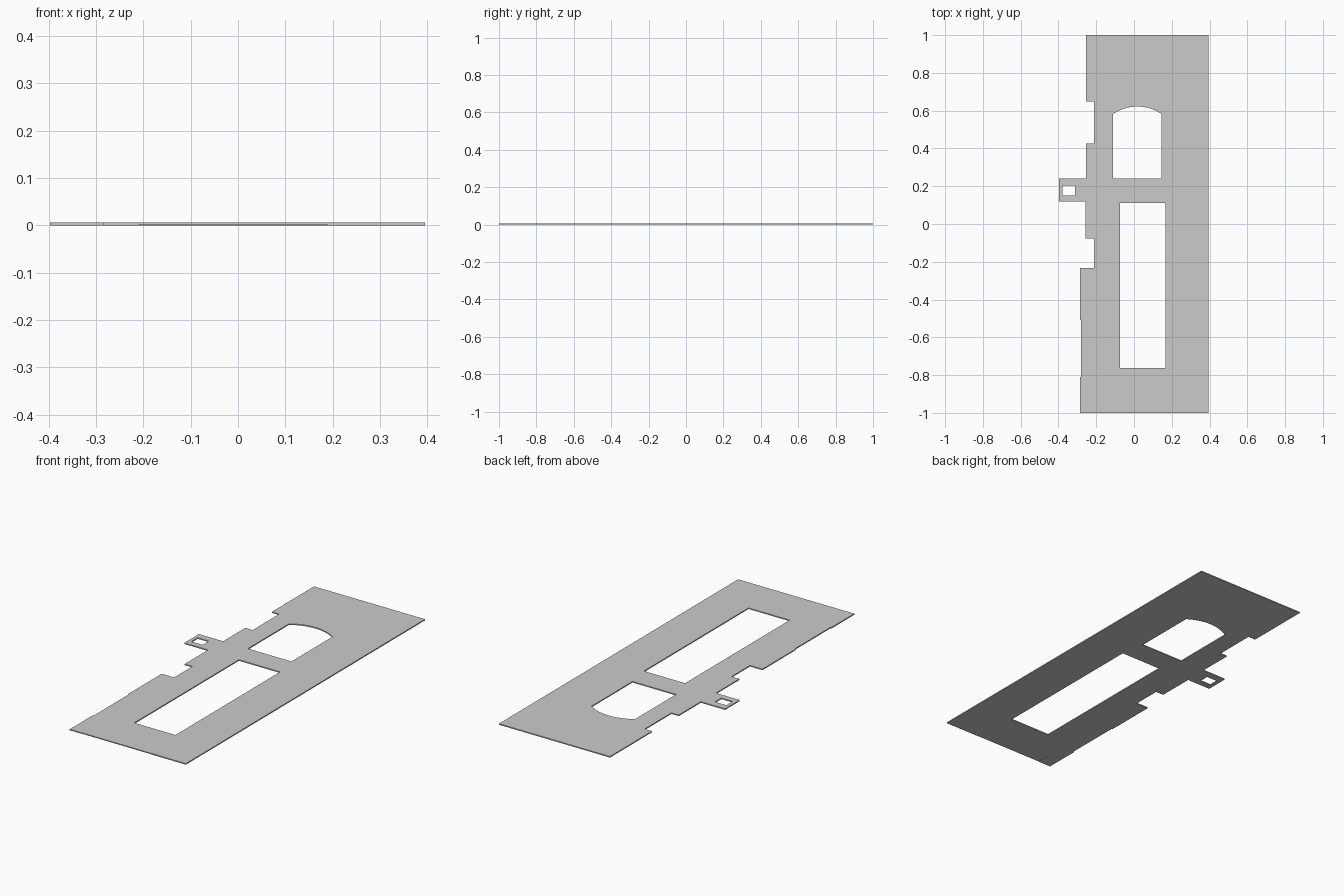
import bpy, bmesh, math

if "Cube" in bpy.data.objects:
    bpy.data.objects.remove(bpy.data.objects["Cube"])

THICK = 0.006


def rect(x0, y0, x1, y1):
    return [(x0, y0), (x1, y0), (x1, y1), (x0, y1)]


def arch(x0, x1, y0, y_spring, y_top, n=14):
    # straight-sided opening with a shallow circular arc on top
    half, rise = (x1 - x0) / 2, y_top - y_spring
    r = (half * half + rise * rise) / (2 * rise)
    a = math.asin(half / r)
    cx, cy = (x0 + x1) / 2, y_top - r
    pts = [(x0, y0), (x1, y0)]
    for i in range(n + 1):
        t = a - 2 * a * i / n
        pts.append((cx + r * math.sin(t), cy + r * math.cos(t)))
    return pts


# notched outline with side tab
outline = [(0.395, -1), (0.395, 1), (-0.255, 1), (-0.255, 0.648), (-0.212, 0.648),
           (-0.212, 0.425), (-0.255, 0.425), (-0.255, 0.24), (-0.397, 0.24),
           (-0.397, 0.118), (-0.258, 0.118), (-0.258, -0.078), (-0.212, -0.078),
           (-0.212, -0.232), (-0.285, -0.232), (-0.285, -0.508), (-0.28, -0.508),
           (-0.28, -0.81), (-0.285, -0.81), (-0.285, -1)]

# long window, arched window, small tab window
holes = [rect(-0.073, -0.763, 0.168, 0.112),
         arch(-0.11, 0.145, 0.24, 0.583, 0.622),
         rect(-0.378, 0.15, -0.312, 0.203)]

# flat plate: filled curve loops, extruded to thickness
curve = bpy.data.curves.new("plate_profile", 'CURVE')
curve.dimensions = '2D'
curve.fill_mode = 'BOTH'
curve.extrude = THICK / 2
for loop in [outline] + holes:
    s = curve.splines.new('POLY')
    s.points.add(len(loop) - 1)
    for p, (x, y) in zip(s.points, loop):
        p.co = (x, y, 0, 1)
    s.use_cyclic_u = True
plate = bpy.data.objects.new("plate", curve)
plate.location.z = THICK / 2
bpy.context.collection.objects.link(plate)
bpy.context.view_layer.objects.active = plate
plate.select_set(True)
bpy.ops.object.convert(target='MESH')
plate = bpy.context.object
plate.name = "plate"

# weld the caps to the walls so the plate is a closed solid
bm = bmesh.new()
bm.from_mesh(plate.data)
bmesh.ops.remove_doubles(bm, verts=bm.verts, dist=1e-5)
bmesh.ops.recalc_face_normals(bm, faces=bm.faces)
for f in bm.faces:
    f.smooth = False
bm.to_mesh(plate.data)
bm.free()

# shallow recess under the front edge
bpy.ops.mesh.primitive_cube_add(size=1, location=(-0.01, -0.955, 0))
cutter = bpy.context.object
cutter.name = "recess_cutter"
cutter.scale = (0.40, 0.10, 0.002)
cutter.hide_render = True
cutter.hide_set(True)
mod = plate.modifiers.new("front_recess", 'BOOLEAN')
mod.operation = 'DIFFERENCE'
mod.solver = 'EXACT'
mod.object = cutter
